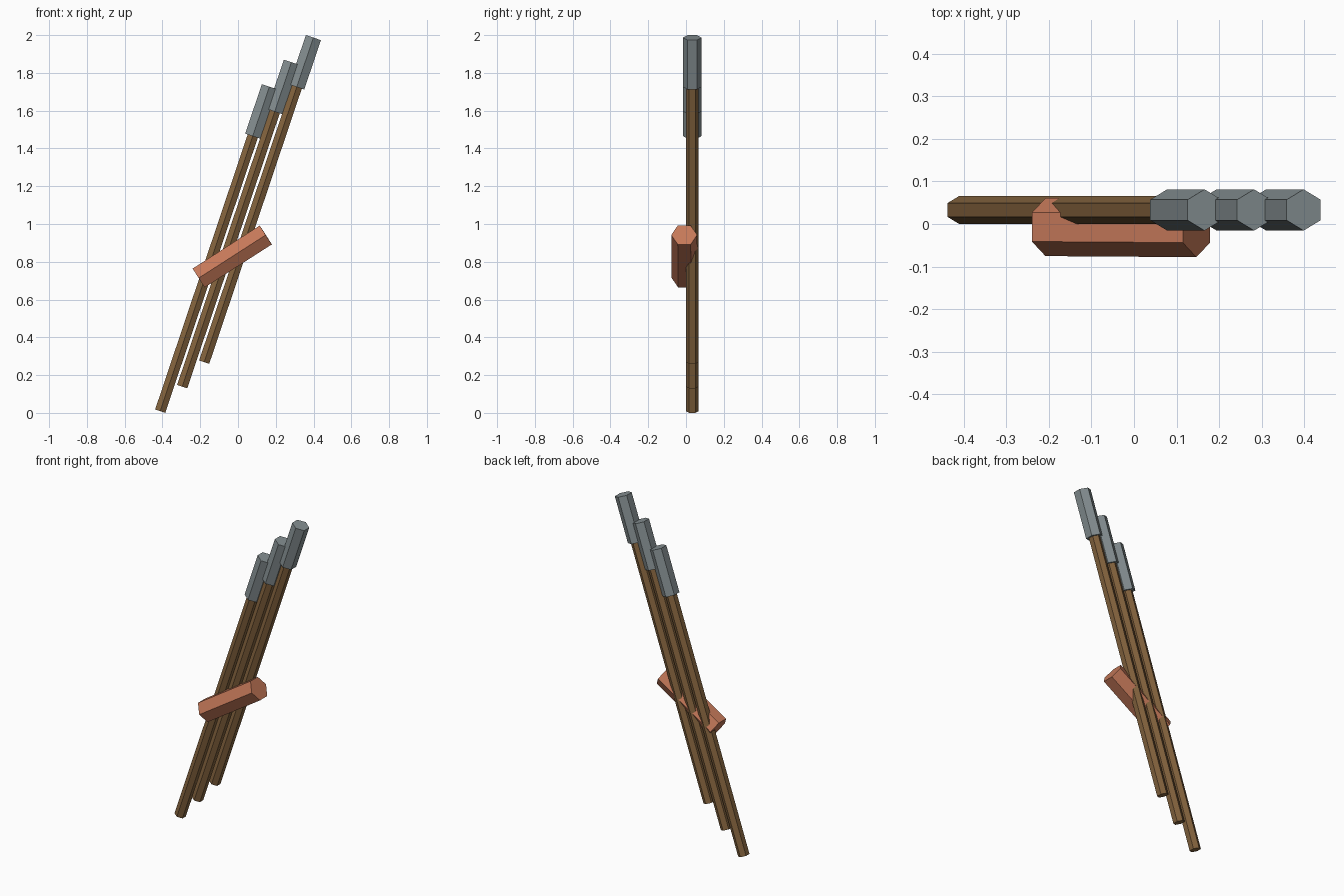
import bpy
import bmesh
from math import cos, sin, pi
from mathutils import Vector

cube = bpy.data.objects.get("Cube")
if cube:
    bpy.data.objects.remove(cube, do_unlink=True)


def material(name, rgb):
    mat = bpy.data.materials.new(name)
    mat.use_nodes = True
    mat.diffuse_color = (*rgb, 1)
    mat.node_tree.nodes["Principled BSDF"].inputs["Base Color"].default_value = (*rgb, 1)
    return mat


wood = material("brown wood", (0.23, 0.125, 0.048))
metal = material("grey metal", (0.23, 0.27, 0.28))
clay = material("terracotta", (0.56, 0.19, 0.10))


def hex_bar(name, start, end, radius, mat):
    """Six-sided bar between two points, with one ridge facing the front."""
    start, end = Vector(start), Vector(end)
    axis = (end - start).normalized()
    side = Vector((0, 1, 0)).cross(axis).normalized()
    depth = axis.cross(side)
    bm = bmesh.new()
    rings = []
    for centre in (start, end):
        rings.append([bm.verts.new(centre + radius * (sin(i * pi / 3) * side + cos(i * pi / 3) * depth))
                      for i in range(6)])
    for ring in rings:
        bm.faces.new(ring)
    for i in range(6):
        j = (i + 1) % 6
        bm.faces.new((rings[0][i], rings[0][j], rings[1][j], rings[1][i]))
    bmesh.ops.recalc_face_normals(bm, faces=bm.faces)
    mesh = bpy.data.meshes.new(name)
    bm.to_mesh(mesh)
    bm.free()
    mesh.materials.append(mat)
    obj = bpy.data.objects.new(name, mesh)
    bpy.context.collection.objects.link(obj)
    return obj


# Three parallel leaning rods, each stepped up and sideways, with thicker caps
lean = Vector((0.319, 0, 0.948))
step = Vector((0.1165, 0, 0.13))
foot = Vector((-0.412, 0.033, 0.009))
for n, label in enumerate(("right", "middle", "left")):
    bottom = foot + n * step
    collar = bottom + 1.536 * lean
    hex_bar(label + "_shaft", bottom, collar, 0.0325, wood)
    hex_bar(label + "_cap", collar, collar + 0.276 * lean, 0.0485, metal)

# Slanted bar that binds the rods at the front
hex_bar("binding_bar", (-0.208, -0.007, 0.714), (0.147, -0.0095, 0.942), 0.0685, clay)
